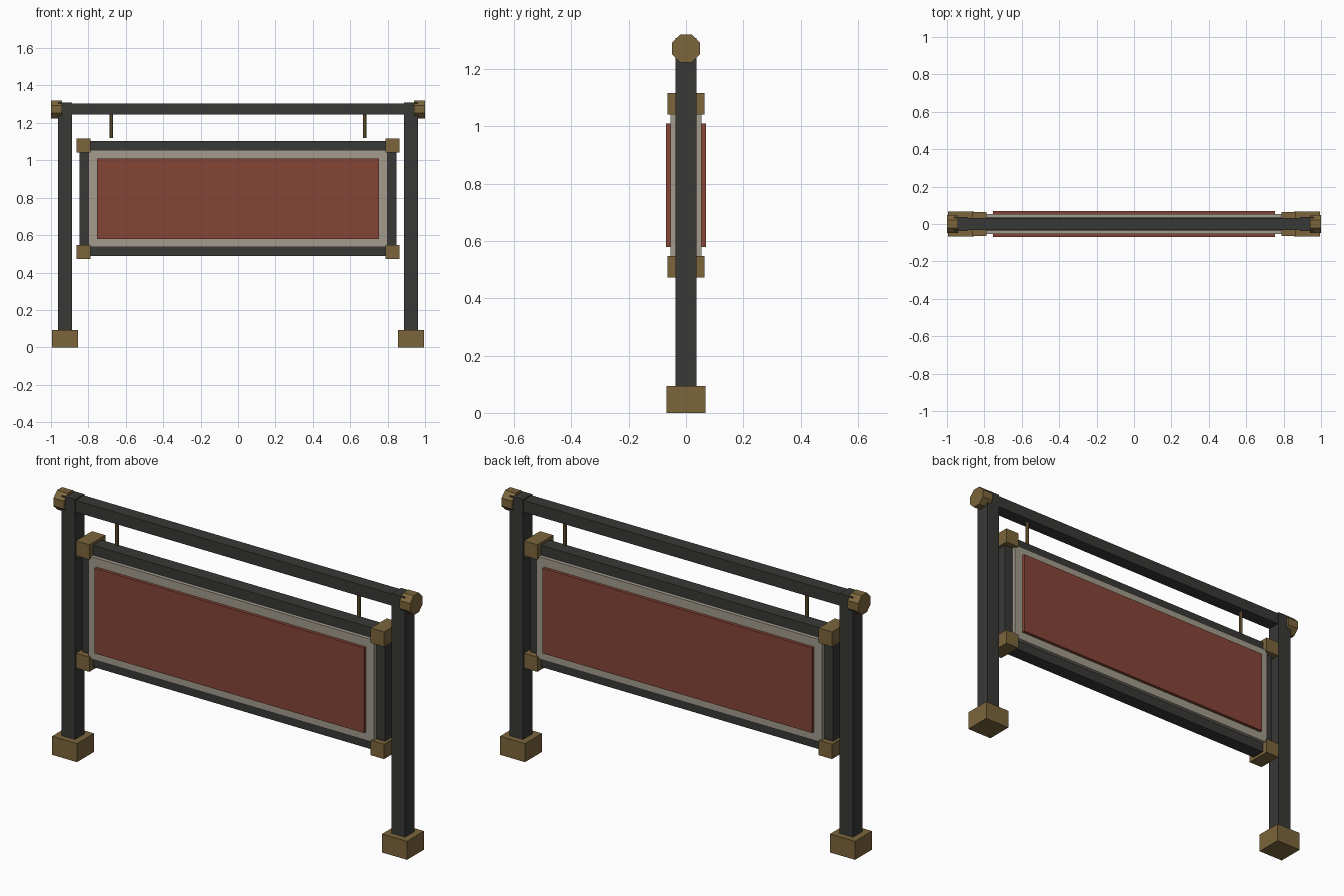
import bpy, math

if "Cube" in bpy.data.objects:
    bpy.data.objects.remove(bpy.data.objects["Cube"])


def mat(name, rgb):
    m = bpy.data.materials.new(name)
    m.diffuse_color = (*rgb, 1)
    m.use_nodes = True
    m.node_tree.nodes["Principled BSDF"].inputs["Base Color"].default_value = m.diffuse_color
    return m


DARK = mat("dark_metal", (0.04, 0.04, 0.038))
BRASS = mat("brass", (0.2, 0.13, 0.045))
GREY = mat("pale_backing", (0.36, 0.33, 0.27))
RED = mat("red_panel", (0.24, 0.06, 0.037))


def box(name, m, x, y, z):
    """Box from (min, max) ranges on each axis."""
    c = [(a + b) / 2 for a, b in (x, y, z)]
    bpy.ops.mesh.primitive_cube_add(size=1, location=c)
    o = bpy.context.object
    o.name = name
    o.scale = [b - a for a, b in (x, y, z)]
    bpy.ops.object.transform_apply(location=False, rotation=False, scale=True)
    o.data.materials.append(m)
    return o


def around(c, half):
    return (c - half, c + half)


def cylinder(name, m, sides, radius, depth, loc, rot=(0, 0, 0)):
    bpy.ops.mesh.primitive_cylinder_add(vertices=sides, radius=radius, depth=depth,
                                        location=loc, rotation=rot)
    o = bpy.context.object
    o.name = name
    o.data.materials.append(m)
    return o


for side, s in (("left", -1), ("right", 1)):
    # Post, foot and octagonal end cap
    box(f"{side}_post", DARK, around(s * 0.925, 0.0375), around(0, 0.037), (0.05, 1.309))
    box(f"{side}_foot", BRASS, around(s * 0.925, 0.07), around(0, 0.068), (0, 0.094))
    cap = cylinder(f"{side}_rail_cap", BRASS, 8, 0.053, 0.06, (s * 0.97, 0, 1.272),
                   (0, math.pi / 2, 0))
    # Turn the octagon so that a flat faces up
    for v in cap.data.vertices:
        x, y = v.co.x, v.co.y
        a = math.atan2(y, x) + math.pi / 8
        v.co.x, v.co.y = 0.053 * math.cos(a), 0.053 * math.sin(a)
    # Hanger rod
    cylinder(f"{side}_hanger", BRASS, 8, 0.009, 0.14, (s * 0.678, 0, 1.19))
    # Side bar of the sign frame
    box(f"{side}_frame_bar", DARK, around(s * 0.823, 0.025), around(0, 0.035), (0.49, 1.10))
    # Corner brackets
    for level, z in (("lower", 0.511), ("upper", 1.08)):
        box(f"{side}_{level}_bracket", BRASS, around(s * 0.826, 0.0375),
            around(0, 0.064), around(z, 0.0375))

# Top rail and horizontal frame bars
box("top_rail", DARK, (-0.93, 0.93), around(0, 0.033), (1.245, 1.304))
for level, z in (("lower", 0.513), ("upper", 1.079)):
    box(f"{level}_frame_bar", DARK, (-0.845, 0.845), around(0, 0.035), around(z, 0.025))

# Sign backing and the raised panel on each face
box("sign_backing", GREY, (-0.8, 0.8), around(0, 0.054), (0.536, 1.054))
for face, s in (("front", -1), ("back", 1)):
    box(f"{face}_panel", RED, (-0.755, 0.755), around(s * 0.06, 0.01), (0.579, 1.01))
